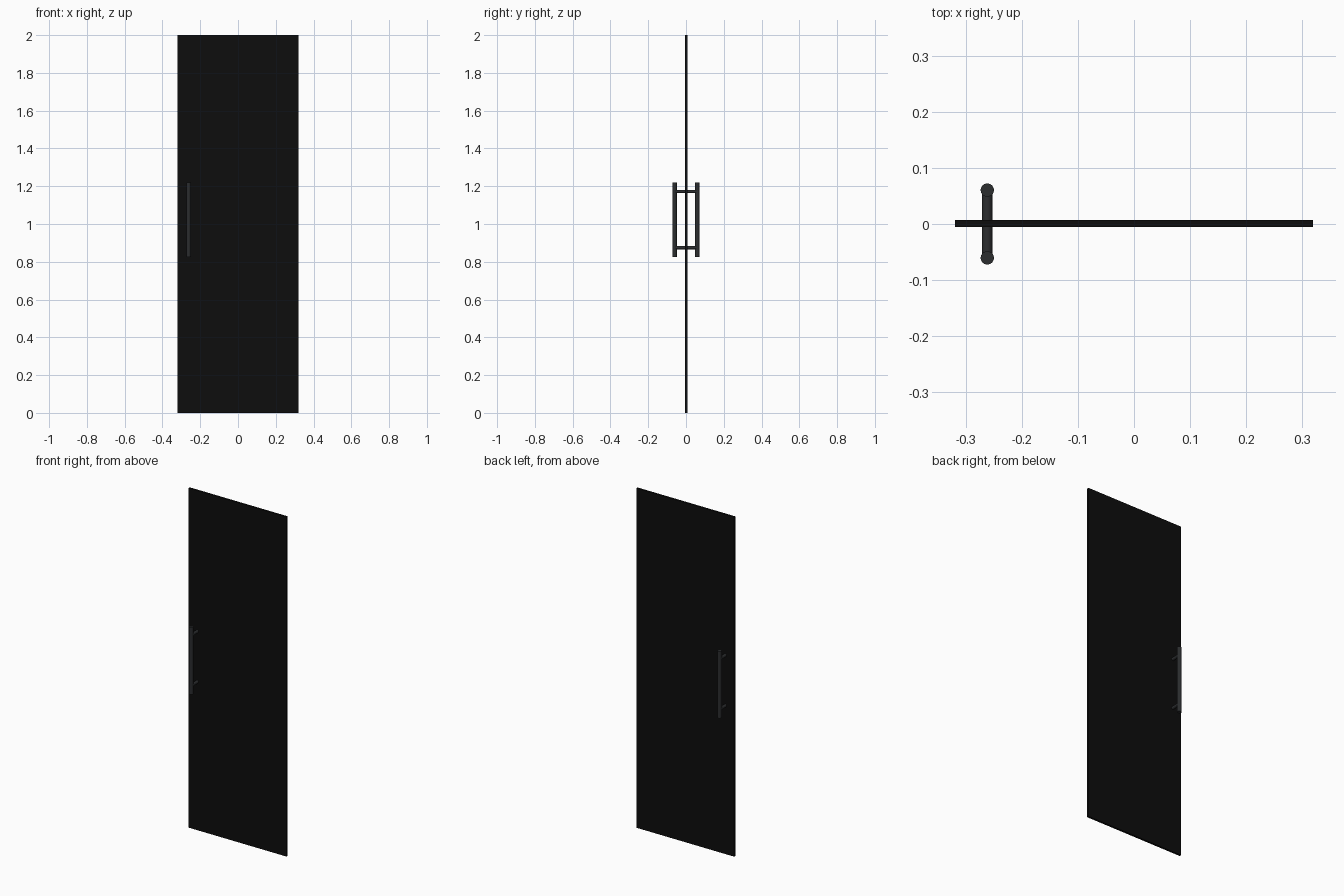
import bpy, math

if "Cube" in bpy.data.objects:
    bpy.data.objects.remove(bpy.data.objects["Cube"])


def material(name, color):
    m = bpy.data.materials.new(name)
    m.diffuse_color = color
    m.use_nodes = True
    m.node_tree.nodes["Principled BSDF"].inputs["Base Color"].default_value = m.diffuse_color
    return m


glass = material("dark_glass", (0.004, 0.004, 0.004, 1))
metal = material("dark_metal", (0.024, 0.026, 0.028, 1))


def rod(name, radius, length, loc, rot=(0, 0, 0)):
    bpy.ops.mesh.primitive_cylinder_add(vertices=32, radius=radius, depth=length,
                                        location=loc, rotation=rot)
    o = bpy.context.object
    o.name = name
    o.data.materials.append(metal)
    bpy.ops.object.shade_smooth_by_angle()
    return o


# Thin door panel
bpy.ops.mesh.primitive_cube_add(size=1, location=(0, 0.001, 1))
panel = bpy.context.object
panel.name = "door_panel"
panel.scale = (0.638, 0.012, 2)
bpy.ops.object.transform_apply(location=False, rotation=False, scale=True)
panel.data.materials.append(glass)

# Pull handles on both faces, each with two standoff posts
HX, HY, PANEL_Y = -0.2615, 0.0605, 0.001
for side, s in (("front", -1), ("back", 1)):
    rod(f"{side}_handle_bar", 0.0118, 0.394, (HX, s * HY, 1.0225))
    face = PANEL_Y + s * 0.005
    end = s * (HY - 0.002)
    for level, z in (("lower", 0.875), ("upper", 1.172)):
        rod(f"{side}_{level}_post", 0.009, abs(end - face),
            (HX, (end + face) / 2, z), (math.pi / 2, 0, 0))
